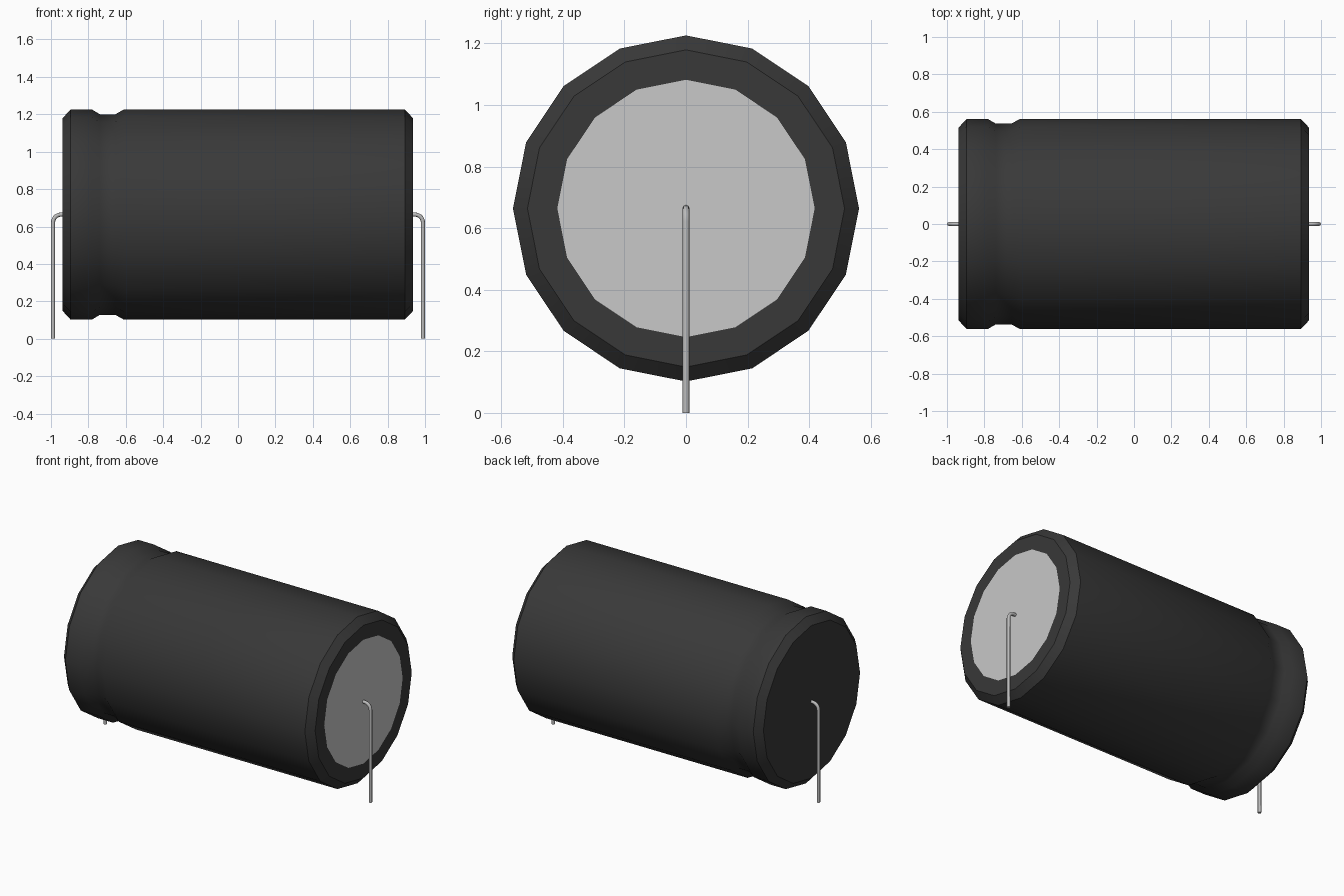
import bpy, bmesh, math

cube = bpy.data.objects.get("Cube")
if cube:
    bpy.data.objects.remove(cube, do_unlink=True)

AXIS_Z = 0.664   # height of the can's axis
SIDES = 16


def material(name, value, roughness):
    m = bpy.data.materials.new(name)
    m.use_nodes = True
    colour = (value, value, value, 1)
    m.diffuse_color = colour
    bsdf = m.node_tree.nodes["Principled BSDF"]
    bsdf.inputs["Base Color"].default_value = colour
    bsdf.inputs["Roughness"].default_value = roughness
    return m


sleeve_mat = material("dark_sleeve", 0.04, 0.6)
disc_mat = material("light_grey_disc", 0.58, 0.5)
wire_mat = material("wire_grey", 0.5, 0.4)


def smooth(obj, degrees):
    bpy.ops.object.select_all(action='DESELECT')
    obj.select_set(True)
    bpy.context.view_layer.objects.active = obj
    bpy.ops.object.shade_smooth_by_angle(angle=math.radians(degrees))


# Can: profile of (x, radius) turned around the x axis; last ring bounds the disc
profile = [(-0.938, 0.515), (-0.895, 0.562), (-0.782, 0.562), (-0.738, 0.536),
           (-0.656, 0.536), (-0.610, 0.562), (0.892, 0.562), (0.936, 0.515),
           (0.936, 0.418)]
bm = bmesh.new()
rings = []
for x, r in profile:
    angles = [2 * math.pi * i / SIDES for i in range(SIDES)]
    rings.append([bm.verts.new((x, r * math.sin(a), AXIS_Z + r * math.cos(a)))
                  for a in angles])
for a, b in zip(rings, rings[1:]):
    for i in range(SIDES):
        j = (i + 1) % SIDES
        bm.faces.new((a[i], a[j], b[j], b[i]))
bm.faces.new(rings[0])
disc = bm.faces.new(rings[-1])
disc.material_index = 1   # exposed disc on the +x end
bmesh.ops.recalc_face_normals(bm, faces=bm.faces)
mesh = bpy.data.meshes.new("can_body")
bm.to_mesh(mesh)
bm.free()
mesh.materials.append(sleeve_mat)
mesh.materials.append(disc_mat)
can = bpy.data.objects.new("can_body", mesh)
bpy.context.collection.objects.link(can)
smooth(can, 35)


# Leads: wire leaves the end on the axis, bends and drops to the ground
def lead(name, side):
    wire_x, bend, radius = 0.989, 0.042, 0.011
    points = [(0.92, AXIS_Z)]
    for i in range(6):
        t = math.pi / 2 * i / 5
        points.append((wire_x - bend + bend * math.sin(t),
                       AXIS_Z - bend + bend * math.cos(t)))
    points.append((wire_x, 0))
    curve = bpy.data.curves.new(name, 'CURVE')
    curve.dimensions = '3D'
    curve.bevel_depth = radius
    curve.bevel_resolution = 2
    curve.use_fill_caps = True
    spline = curve.splines.new('POLY')
    spline.points.add(len(points) - 1)
    for p, (x, z) in zip(spline.points, points):
        p.co = (side * x, 0, z, 1)
    curve.materials.append(wire_mat)
    obj = bpy.data.objects.new(name, curve)
    bpy.context.collection.objects.link(obj)
    bpy.ops.object.select_all(action='DESELECT')
    obj.select_set(True)
    bpy.context.view_layer.objects.active = obj
    bpy.ops.object.convert(target='MESH')
    smooth(bpy.context.view_layer.objects.active, 50)


lead("left_lead", 1)
lead("right_lead", -1)
